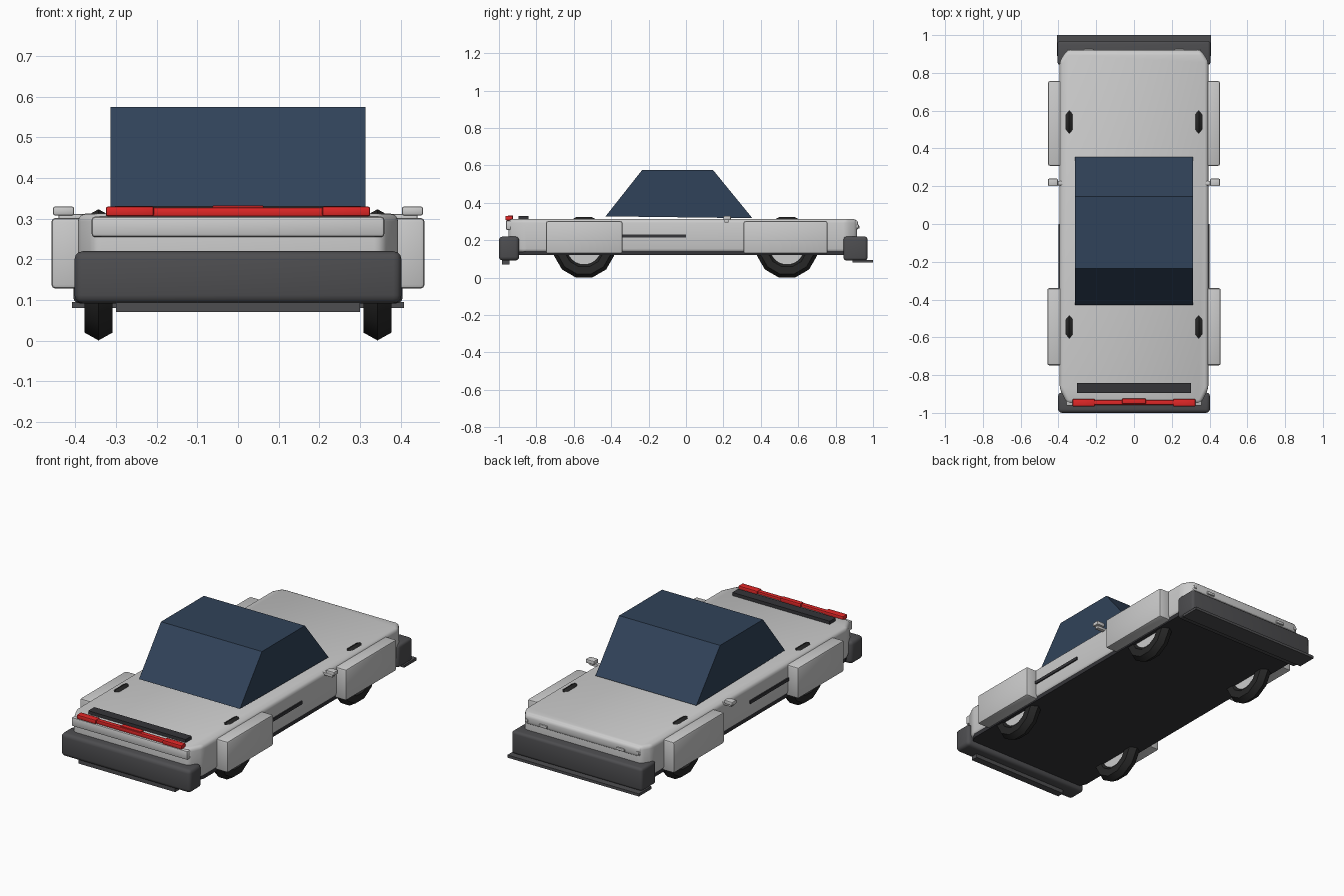
import bpy, bmesh, math
from mathutils import Matrix

if "Cube" in bpy.data.objects:
    bpy.data.objects.remove(bpy.data.objects["Cube"])


def material(name, rgb):
    m = bpy.data.materials.new(name)
    m.diffuse_color = (*rgb, 1)
    m.use_nodes = True
    m.node_tree.nodes["Principled BSDF"].inputs["Base Color"].default_value = m.diffuse_color
    return m


DARK = material("dark_plastic", (0.075, 0.075, 0.08))
TRIM = material("dark_trim", (0.035, 0.035, 0.04))
RUBBER = material("rubber", (0.02, 0.02, 0.02))
GLASS = material("blue_glass", (0.03, 0.055, 0.1))
RED = material("red_lamp", (0.75, 0.02, 0.02))


def finish(name, bm, mat=None, smooth=True):
    bmesh.ops.recalc_face_normals(bm, faces=bm.faces)
    me = bpy.data.meshes.new(name)
    bm.to_mesh(me)
    bm.free()
    ob = bpy.data.objects.new(name, me)
    bpy.context.collection.objects.link(ob)
    if mat:
        me.materials.append(mat)
    if smooth:
        bpy.ops.object.select_all(action='DESELECT')
        ob.select_set(True)
        bpy.context.view_layer.objects.active = ob
        bpy.ops.object.shade_smooth_by_angle(angle=math.radians(35))
    return ob


def prism(name, points, axis, lo, hi, mat=None, bevel=0.0, segments=2):
    """Extrude a 2D outline along x (points are y,z) or z (points are x,y)."""
    bm = bmesh.new()
    put = (lambda a, b: (lo, a, b)) if axis == 'x' else (lambda a, b: (a, b, lo))
    face = bm.faces.new([bm.verts.new(put(a, b)) for a, b in points])
    ext = bmesh.ops.extrude_face_region(bm, geom=[face])
    d = (hi - lo, 0, 0) if axis == 'x' else (0, 0, hi - lo)
    bmesh.ops.translate(bm, vec=d, verts=[v for v in ext["geom"] if isinstance(v, bmesh.types.BMVert)])
    if bevel:
        bmesh.ops.bevel(bm, geom=bm.edges[:], offset=bevel, segments=segments,
                        profile=0.5, affect='EDGES', clamp_overlap=True)
    return finish(name, bm, mat, bevel > 0)


def box(name, x, y, z, mat=None, bevel=0.0, segments=2):
    pts = [(x[0], y[0]), (x[1], y[0]), (x[1], y[1]), (x[0], y[1])]
    return prism(name, pts, 'z', z[0], z[1], mat, bevel, segments)


def pair(name, x, y, z, mat=None, bevel=0.0):
    box("right_" + name, x, y, z, mat, bevel)
    box("left_" + name, (-x[1], -x[0]), y, z, mat, bevel)


# Body shell with clipped corners, and dark floor
outline = [(-0.355, -0.95), (0.355, -0.95), (0.394, -0.87), (0.394, 0.86),
           (0.36, 0.915), (-0.36, 0.915), (-0.394, 0.86), (-0.394, -0.87)]
prism("body_shell", outline, 'z', 0.135, 0.313, None, 0.02, 3)
floor = [(x * 0.985, y * 0.985) for x, y in outline]
prism("floor_pan", floor, 'z', 0.12, 0.145, TRIM)
box("nose_panel", (-0.36, 0.36), (-0.963, -0.88), (0.255, 0.305), None, 0.008)
box("trunk_edge", (-0.36, 0.36), (0.80, 0.92), (0.25, 0.309), None, 0.018, 3)

# Cabin
prism("cabin_glass", [(-0.43, 0.328), (0.355, 0.318), (0.145, 0.575), (-0.235, 0.575)],
      'x', -0.313, 0.313, GLASS)

# Bumpers with lower lips
box("front_bumper", (-0.402, 0.402), (-1.0, -0.892), (0.092, 0.22), DARK, 0.02, 3)
box("front_lip", (-0.30, 0.30), (-0.985, -0.945), (0.07, 0.1), DARK)
box("rear_bumper", (-0.405, 0.405), (0.842, 0.97), (0.092, 0.22), DARK, 0.015, 3)
box("rear_lip", (-0.408, 0.408), (0.89, 1.0), (0.08, 0.095), DARK)

# Fender blocks, side strips, mirrors
pair("front_fender", (0.36, 0.459), (-0.748, -0.34), (0.128, 0.302), None, 0.01)
pair("rear_fender", (0.36, 0.455), (0.308, 0.757), (0.128, 0.302), None, 0.01)
pair("side_strip", (0.385, 0.401), (-0.35, 0.0), (0.215, 0.232), TRIM)
pair("mirror", (0.403, 0.455), (0.2, 0.24), (0.308, 0.33), None, 0.005)
pair("mirror_stem", (0.375, 0.442), (0.205, 0.228), (0.294, 0.311), None, 0.004)

# Front light bar and the dark bar behind it
box("light_bar", (-0.325, 0.325), (-0.957, -0.932), (0.306, 0.327), RED, 0.004)
pair("light_bar_end", (0.207, 0.325), (-0.966, -0.927), (0.306, 0.33), RED, 0.005)
box("light_bar_centre", (-0.063, 0.063), (-0.952, -0.924), (0.31, 0.333), RED, 0.004)
box("hood_bar", (-0.302, 0.302), (-0.895, -0.842), (0.30, 0.331), TRIM)

# Small rear lamps
pair("rear_lamp", (0.215, 0.265), (0.90, 0.928), (0.262, 0.278), None, 0.004)
pair("rear_corner_knob", (0.335, 0.355), (0.90, 0.925), (0.265, 0.285), None, 0.006)


def tyre(name, x, y, major=0.127, minor=0.04, n=12, m=6):
    bm = bmesh.new()
    rings = []
    for i in range(n):
        a = 2 * math.pi * (i + 0.5) / n
        ring = []
        for j in range(m):
            b = 2 * math.pi * j / m
            r = major + minor * math.cos(b)
            ring.append(bm.verts.new((x + minor * math.sin(b), y + r * math.cos(a),
                                      0.162 + r * math.sin(a))))
        rings.append(ring)
    for i in range(n):
        p, q = rings[i], rings[(i + 1) % n]
        for j in range(m):
            k = (j + 1) % m
            bm.faces.new((p[j], q[j], q[k], p[k]))
    finish(name, bm, RUBBER)


# Wheels
for side, sx in (("right", 1), ("left", -1)):
    for end, y in (("front", -0.545), ("rear", 0.54)):
        tyre(f"{side}_{end}_tyre", sx * 0.343, y)
        bm = bmesh.new()
        bmesh.ops.create_cone(bm, cap_ends=True, segments=24, radius1=0.093, radius2=0.093, depth=0.05,
                              matrix=Matrix.Translation((sx * 0.343, y, 0.162)) @ Matrix.Rotation(math.pi / 2, 4, 'Y'))
        finish(f"{side}_{end}_rim", bm)
